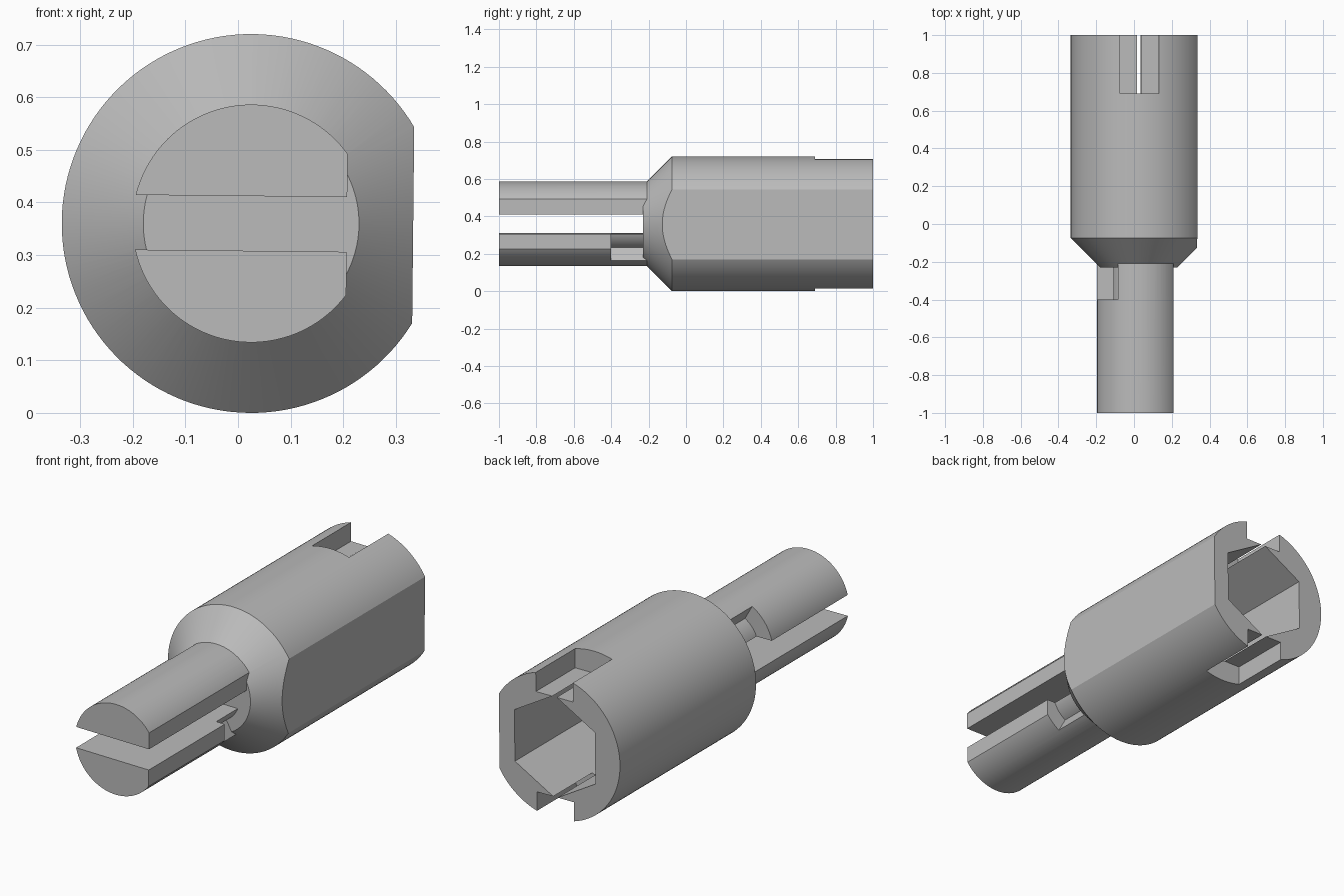
import bpy, bmesh, math
from mathutils import Matrix

cube = bpy.data.objects.get("Cube")
if cube:
    bpy.data.objects.remove(cube, do_unlink=True)

steel = bpy.data.materials.new("grey_steel")
steel.use_nodes = True
GREY = (0.5, 0.5, 0.5, 1)
steel.diffuse_color = GREY
steel.node_tree.nodes["Principled BSDF"].inputs["Base Color"].default_value = GREY


def loft(name, sections):
    """Closed solid through sections [(y, [(x, z), ...]), ...] along the y axis."""
    bm = bmesh.new()
    rings = [[bm.verts.new((x, y, z)) for x, z in pts] for y, pts in sections]
    for a, b in zip(rings, rings[1:]):
        n = len(a)
        for i in range(n):
            j = (i + 1) % n
            bm.faces.new((a[i], a[j], b[j], b[i]))
    bm.faces.new(rings[0])
    bm.faces.new(rings[-1])
    bmesh.ops.recalc_face_normals(bm, faces=bm.faces)
    mesh = bpy.data.meshes.new(name)
    bm.to_mesh(mesh)
    bm.free()
    mesh.materials.append(steel)
    obj = bpy.data.objects.new(name, mesh)
    bpy.context.collection.objects.link(obj)
    return obj


def arc(radius, start, end, steps):
    angles = [math.radians(start + (end - start) * i / steps) for i in range(steps + 1)]
    return [(radius * math.cos(a), radius * math.sin(a)) for a in angles]


def circle(radius, sides=128):
    return arc(radius, 90, 450, sides)[:-1]


def prism(name, pts, y0, y1):
    return loft(name, [(y0, pts), (y1, pts)])


def box(name, x0, x1, z0, z1, y0, y1):
    return prism(name, [(x0, z0), (x1, z0), (x1, z1), (x0, z1)], y0, y1)


def combine(target, other, operation="DIFFERENCE"):
    other.hide_render = True
    mod = target.modifiers.new("bool", "BOOLEAN")
    mod.operation = operation
    mod.solver = "EXACT"
    mod.object = other
    bpy.context.view_layer.objects.active = target
    bpy.ops.object.modifier_apply(modifier=mod.name)
    bpy.data.objects.remove(other, do_unlink=True)


# Split shaft with one flat side
shaft = prism("split_shaft", circle(0.226), -1, -0.15)
combine(shaft, box("flat_cutter", 0.182, 0.5, -0.5, 0.5, -1.1, -0.1))
combine(shaft, box("slot_cutter", -0.5, 0.5, -0.052, 0.052, -1.1, -0.1))

# Bayonet notches, opposite each other, leaving a thinner neck
for start in (0, 180):
    sector = arc(0.145, start, start - 60, 24) + arc(0.3, start - 60, start, 24)
    combine(shaft, prism("notch_cutter", sector, -0.4, -0.1))

# Socket body with chamfered front and one flat side
body = loft("socket_body", [(-0.23, circle(0.205)), (-0.075, circle(0.36)), (1, circle(0.36))])
combine(body, box("body_flat_cutter", 0.308, 0.6, -0.6, 0.6, -0.5, 1.2))
combine(body, prism("hex_cutter", circle(0.257, 6), 0.4, 1.2))

# Drive slots in the top and bottom of the rear rim
for z0, z1 in ((0.25, 0.6), (-0.6, -0.25)):
    combine(body, box("rim_slot_cutter", -0.1025, 0.1025, z0, z1, 0.69, 1.2))

combine(body, shaft, "UNION")

# Place the part with its slight roll
body.data.transform(Matrix.Translation((0.025, 0, 0.36)) @ Matrix.Rotation(math.radians(0.6), 4, "Y"))
bpy.ops.object.select_all(action="DESELECT")
body.select_set(True)
bpy.context.view_layer.objects.active = body
bpy.ops.object.shade_smooth_by_angle(angle=math.radians(25))
